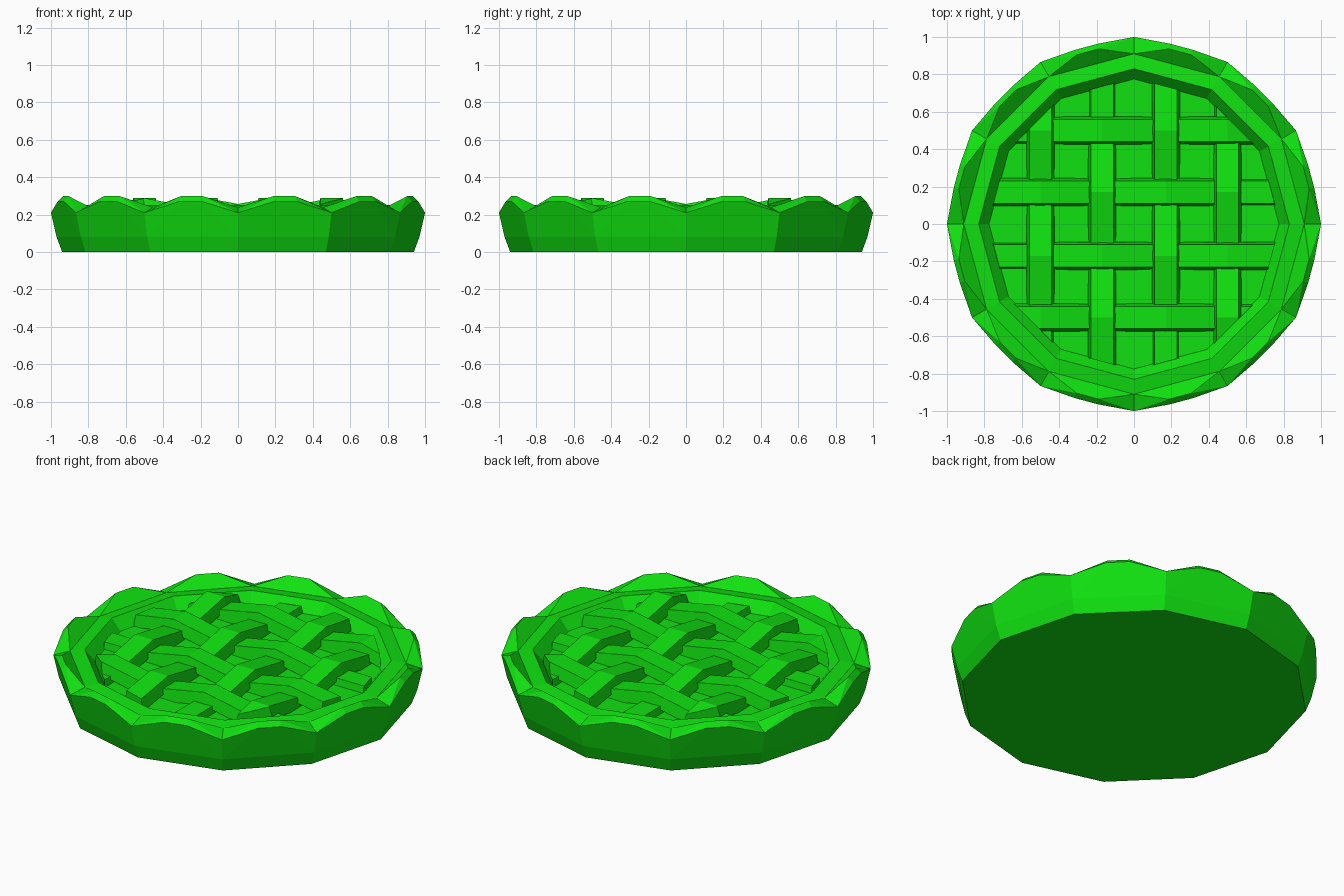
import bpy, bmesh, math
from mathutils import Vector

cube = bpy.data.objects.get("Cube")
if cube:
    bpy.data.objects.remove(cube)

green = bpy.data.materials.new("bright_green")
green.use_nodes = True
colour = (0.005, 0.75, 0.005, 1)
green.diffuse_color = colour
green.node_tree.nodes["Principled BSDF"].inputs["Base Color"].default_value = colour

SIDES = 12
STEP = 360 / SIDES


def polar(r, degrees, z):
    a = math.radians(degrees)
    return Vector((r * math.cos(a), r * math.sin(a), z))


def finish(bm, name):
    bmesh.ops.recalc_face_normals(bm, faces=bm.faces)
    mesh = bpy.data.meshes.new(name)
    bm.to_mesh(mesh)
    bm.free()
    mesh.materials.append(green)
    obj = bpy.data.objects.new(name, mesh)
    bpy.context.collection.objects.link(obj)
    return obj


# Crust: stacked rings, with a raised crimp on each side
def build_crust():
    bm = bmesh.new()

    def ring(r, z):
        return [bm.verts.new(polar(r, i * STEP, z)) for i in range(SIDES)]

    base, bend, lip = ring(0.94, 0), ring(0.97, 0.08), ring(1.0, 0.21)
    valley, rim, floor = ring(0.91, 0.238), ring(0.83, 0.25), ring(0.775, 0.185)
    bm.faces.new(base)
    bm.faces.new(floor)
    for i in range(SIDES):
        j = (i + 1) % SIDES
        for low, high in ((base, bend), (valley, rim), (rim, floor)):
            bm.faces.new((low[i], low[j], high[j], high[i]))
        a1, a2 = i * STEP + 11.3, i * STEP + 18.7
        out1, out2 = (bm.verts.new(polar(0.983, a, 0.27)) for a in (a1, a2))
        top1, top2 = (bm.verts.new(polar(0.955, a, 0.298)) for a in (a1, a2))
        # wall below the crimp
        bm.faces.new((bend[i], out1, lip[i]))
        bm.faces.new((bend[i], bend[j], out2, out1))
        bm.faces.new((bend[j], lip[j], out2))
        # crimp edge, ends and inner slope
        bm.faces.new((out1, out2, top2, top1))
        bm.faces.new((lip[i], out1, top1))
        bm.faces.new((lip[i], top1, valley[i]))
        bm.faces.new((lip[j], top2, out2))
        bm.faces.new((lip[j], valley[j], top2))
        bm.faces.new((valley[i], top1, top2, valley[j]))
    return finish(bm, "crust")


# Lattice: zigzag strips that pass over and under each other
LINES = (-0.5, -0.17, 0.17, 0.5)
HIGH, LOW, THICK = 0.288, 0.225, 0.07


def build_strip(name, offset, first_high, along_y):
    end = 0.76 if abs(offset) < 0.3 else 0.66
    heights = [HIGH if (k % 2 == 0) == first_high else LOW for k in range(4)]
    middle = (HIGH + LOW) / 2 - 0.01
    path = [(-end, min(heights[0], middle))]
    path += list(zip(LINES, heights))
    path += [(end, min(heights[-1], middle))]
    bm = bmesh.new()
    rows = []
    for t, z in path:
        row = []
        for side, drop in ((-0.075, THICK), (-0.06, 0), (0.06, 0), (0.075, THICK)):
            s = offset + side
            co = (s, t, z - drop) if along_y else (t, s, z - drop)
            row.append(bm.verts.new(co))
        rows.append(row)
    for a, b in zip(rows, rows[1:]):
        for k in range(4):
            m = (k + 1) % 4
            bm.faces.new((a[k], a[m], b[m], b[k]))
    bm.faces.new(rows[0])
    bm.faces.new(rows[-1])
    # trim the ends to the inside of the crust
    for i in range(SIDES):
        n = polar(1, (i + 0.5) * STEP, 0)
        cut = bmesh.ops.bisect_plane(
            bm, geom=bm.verts[:] + bm.edges[:] + bm.faces[:],
            plane_co=n * 0.755, plane_no=n, clear_outer=True)
        edges = [e for e in cut["geom_cut"] if isinstance(e, bmesh.types.BMEdge)]
        if edges:
            bmesh.ops.holes_fill(bm, edges=edges)
    finish(bm, name)


build_crust()
for index, place in enumerate(LINES):
    odd = index % 2 == 1
    build_strip(f"lattice_lengthwise_{index + 1}", place, odd, True)
    build_strip(f"lattice_crosswise_{index + 1}", place, not odd, False)
